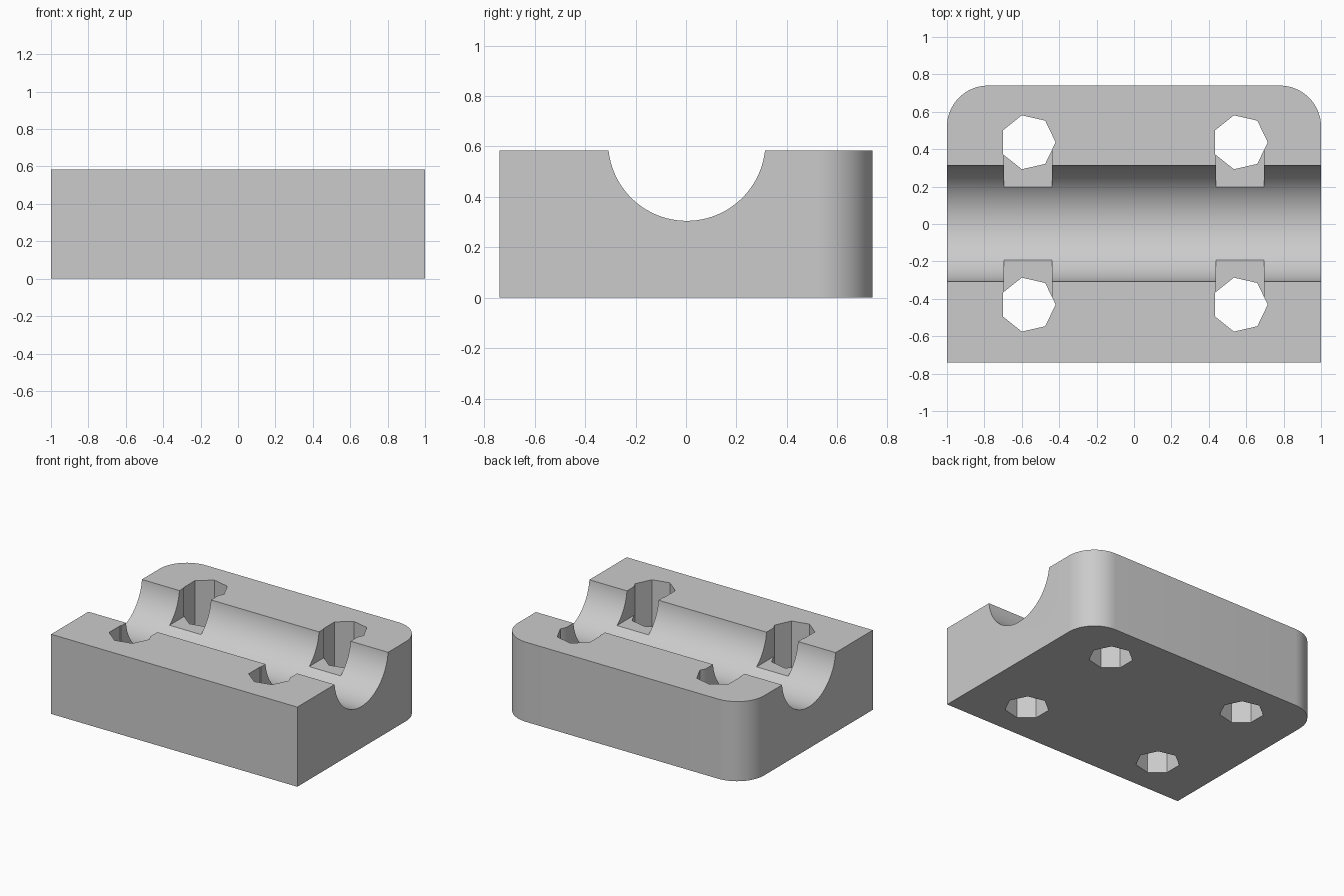
import bpy
import bmesh
from math import pi
from mathutils import Matrix

cube = bpy.data.objects.get("Cube")
if cube:
    bpy.data.objects.remove(cube, do_unlink=True)

HALF_DEPTH, HEIGHT = 0.74, 0.585
CORNER = 0.22
MID_Y = 0.003
GROOVE_R, GROOVE_Z = 0.312, 0.617
HOLE_X, HOLE_Y, HOLE_R = 0.567, 0.434, 0.148
SLOT_HALF, SLOT_FLOOR = 0.128, 0.374

grey = bpy.data.materials.new("light grey")
grey.use_nodes = True
grey.diffuse_color = (0.6, 0.6, 0.6, 1)
grey.node_tree.nodes["Principled BSDF"].inputs["Base Color"].default_value = (0.6, 0.6, 0.6, 1)


def make_object(name, bm):
    bmesh.ops.recalc_face_normals(bm, faces=bm.faces)
    mesh = bpy.data.meshes.new(name)
    bm.to_mesh(mesh)
    bm.free()
    mesh.materials.append(grey)
    obj = bpy.data.objects.new(name, mesh)
    bpy.context.collection.objects.link(obj)
    return obj


def box(bm, low, high):
    size = [b - a for a, b in zip(low, high)]
    mid = [(a + b) / 2 for a, b in zip(low, high)]
    bmesh.ops.create_cube(bm, size=1, matrix=Matrix.Translation(mid) @ Matrix.Diagonal((*size, 1)))


def cylinder(bm, sides, radius, length, matrix):
    bmesh.ops.create_cone(bm, cap_ends=True, segments=sides, radius1=radius,
                          radius2=radius, depth=length, matrix=matrix)


# Block with its two back upright edges rounded
bm = bmesh.new()
box(bm, (-1, -HALF_DEPTH, 0), (1, HALF_DEPTH, HEIGHT))
back_edges = [e for e in bm.edges
              if all(v.co.y > 0 for v in e.verts)
              and abs(e.verts[0].co.z - e.verts[1].co.z) > 0.1]
bmesh.ops.bevel(bm, geom=back_edges, offset=CORNER, segments=16, profile=0.5, affect='EDGES')
block = make_object("clamp_block", bm)

cutters = []

# Round channel along the length
bm = bmesh.new()
cylinder(bm, 96, GROOVE_R, 3,
         Matrix.Translation((0, MID_Y, GROOVE_Z)) @ Matrix.Rotation(pi / 2, 4, 'Y'))
cutters.append(make_object("channel_cutter", bm))

# Seven-sided through holes, each with a flat-floored slot into the channel
for sx in (-1, 1):
    for sy in (-1, 1):
        x, y = sx * HOLE_X, MID_Y + sy * HOLE_Y
        bm = bmesh.new()
        cylinder(bm, 7, HOLE_R, 2, Matrix.Translation((x, y, 0.3)))
        # Turn the polygon so that one corner points to +x
        corner = max(bm.verts, key=lambda v: v.co.y).co.copy()
        angle = pi / 2 if abs(corner.x - x) < 0.001 else 0
        bmesh.ops.rotate(bm, verts=bm.verts, cent=(x, y, 0),
                         matrix=Matrix.Rotation(-angle, 3, 'Z'))
        cutters.append(make_object("hole_cutter", bm))

        bm = bmesh.new()
        near, far = sorted((MID_Y + sy * 0.1, y))
        box(bm, (x - SLOT_HALF, near, SLOT_FLOOR), (x + SLOT_HALF, far, 1))
        cutters.append(make_object("slot_cutter", bm))

# Cut everything out of the block
bpy.context.view_layer.objects.active = block
for cutter in cutters:
    cutter.hide_render = True
    cut = block.modifiers.new(cutter.name, 'BOOLEAN')
    cut.operation = 'DIFFERENCE'
    cut.solver = 'EXACT'
    cut.object = cutter
    bpy.ops.object.modifier_apply(modifier=cut.name)
for cutter in cutters:
    bpy.data.objects.remove(cutter, do_unlink=True)

bpy.ops.object.select_all(action='DESELECT')
block.select_set(True)
bpy.ops.object.shade_smooth_by_angle(angle=pi / 6)
